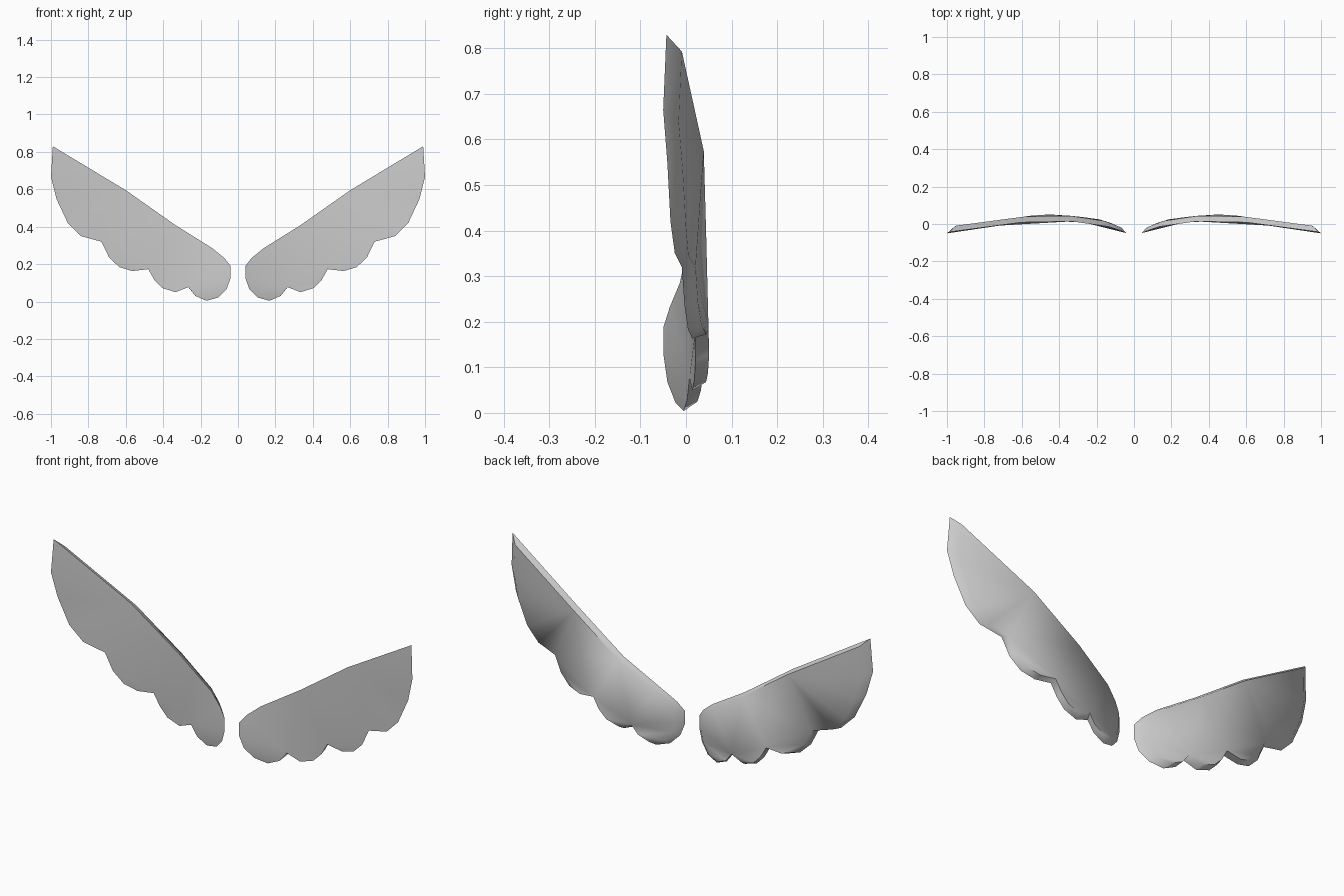
import bpy, bmesh, math

if "Cube" in bpy.data.objects:
    bpy.data.objects.remove(bpy.data.objects["Cube"])

# Wing outline (x, z): straight leading edge, scalloped feather edge
OUTLINE = [(.99, .83), (1.0, .665), (.97, .547), (.91, .42), (.84, .35), (.73, .32),
           (.69, .237), (.635, .184), (.565, .163), (.48, .173), (.447, .115),
           (.404, .072), (.334, .05), (.265, .077), (.228, .03), (.168, .004),
           (.104, .022), (.06, .067), (.04, .125), (.04, .19), (.072, .232),
           (.137, .285), (.334, .408), (.6, .595)]
# Bow of the wing (x, y) seen from above
BOW = [(.04, -.049), (.1, -.024), (.168, -.005), (.3, .012), (.45, .021), (.55, .016),
       (.73, -.009), (.9, -.033), (.99, -.043), (1.0, -.05)]
CENTRE = (.45, .3)
INSET = .93
THICK = .03


def bow(x):
    for (x0, y0), (x1, y1) in zip(BOW, BOW[1:]):
        if x <= x1:
            return y0 + (y1 - y0) * (x - x0) / (x1 - x0)
    return BOW[-1][1]


def build_wing(name, side):
    bm = bmesh.new()
    # Front face, and a slightly smaller back face that leaves a bevelled rim
    front = [bm.verts.new((x, 0, z)) for x, z in OUTLINE]
    back = [bm.verts.new((CENTRE[0] + (x - CENTRE[0]) * INSET, THICK,
                          CENTRE[1] + (z - CENTRE[1]) * INSET)) for x, z in OUTLINE]
    caps = [bm.faces.new(front), bm.faces.new(back[::-1])]
    n = len(front)
    for i in range(n):
        j = (i + 1) % n
        bm.faces.new((front[j], front[i], back[i], back[j]))
    bm.normal_update()
    # Fill the flat caps first, then bow the wing
    bmesh.ops.triangulate(bm, faces=caps, quad_method='BEAUTY', ngon_method='BEAUTY')
    for f, b, (x, z) in zip(front, back, OUTLINE):
        f.co.y += bow(x)
        b.co.y += bow(x) + (.004 if x > .9 else 0)
    for v in bm.verts:
        v.co.x *= side
    bmesh.ops.recalc_face_normals(bm, faces=bm.faces)
    mesh = bpy.data.meshes.new(name)
    bm.to_mesh(mesh)
    bm.free()
    ob = bpy.data.objects.new(name, mesh)
    bpy.context.collection.objects.link(ob)
    bpy.ops.object.select_all(action='DESELECT')
    ob.select_set(True)
    bpy.context.view_layer.objects.active = ob
    bpy.ops.object.shade_smooth_by_angle(angle=math.radians(65))


build_wing("right_wing", 1)
build_wing("left_wing", -1)
